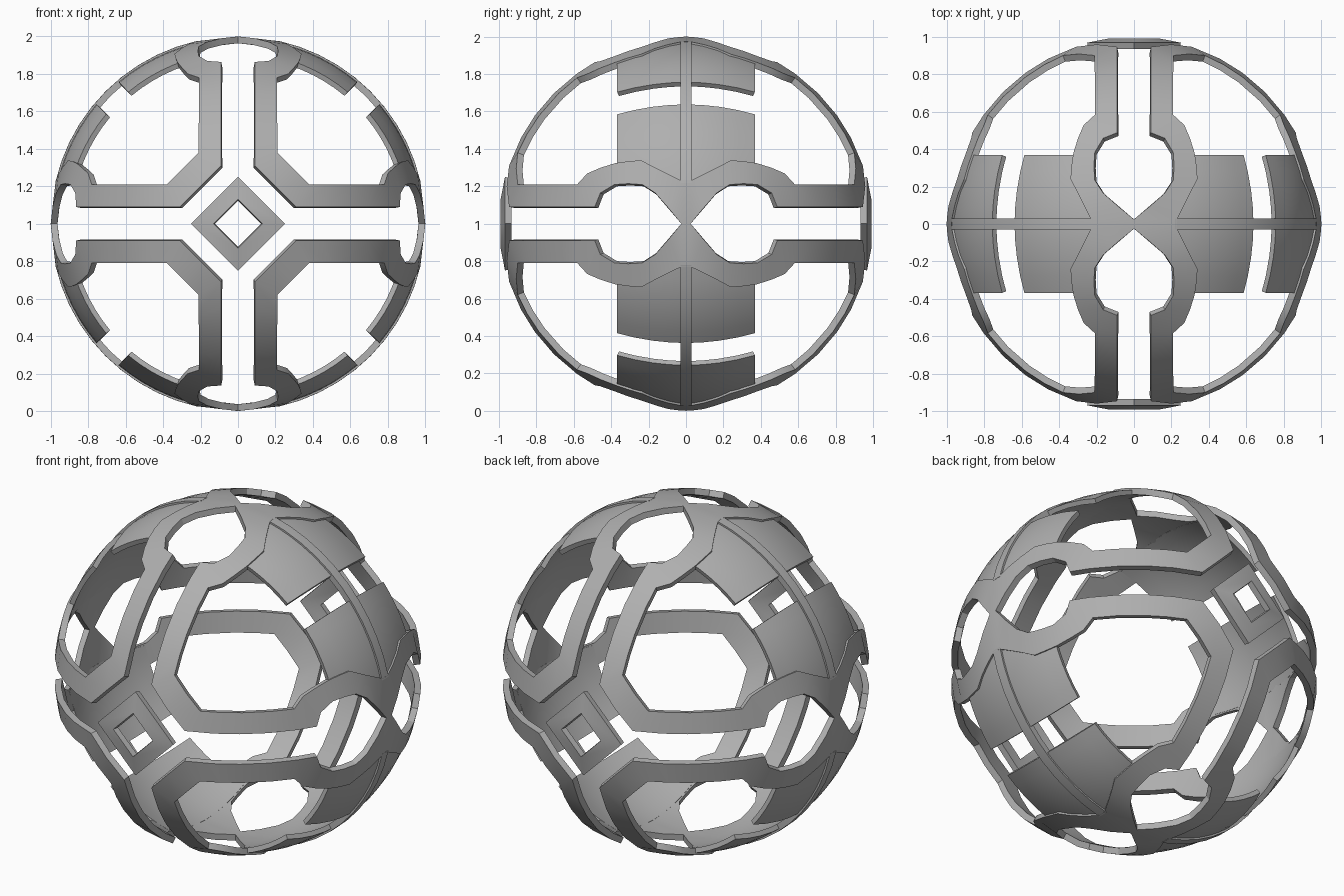
import bpy, bmesh
from math import sqrt, sin, cos, asin, pi, radians
from mathutils import Vector

if "Cube" in bpy.data.objects:
    bpy.data.objects.remove(bpy.data.objects["Cube"])

grey = bpy.data.materials.new("dark_grey")
grey.diffuse_color = (0.43, 0.43, 0.43, 1)
grey.use_nodes = True
grey.node_tree.nodes["Principled BSDF"].inputs["Base Color"].default_value = grey.diffuse_color


# points on the unit sphere, located as seen from the front or from the side
def F(x, z):
    return Vector((x, -sqrt(1 - x * x - z * z), z))


def S(y, z):
    return Vector((sqrt(1 - y * y - z * z), -y, z))


def arc(y, ang):
    r = sqrt(1 - y * y)
    return Vector((r * cos(ang), -y, r * sin(ang)))


def shell(name, rows, thick, swap=False, drop=0.0):
    """Skin a grid of sphere points for one octant, mirror to all eight, thicken inward."""
    bm = bmesh.new()
    grids = [rows]
    if swap:
        grids.append([[Vector((p.z, p.y, p.x)) for p in row] for row in rows])
    for g in grids:
        vs = [[bm.verts.new(p * (1 - drop - 0.004 * sin(pi * min(1, abs(p.y))))) for p in row] for row in g]
        for a, b in zip(vs, vs[1:]):
            for i in range(len(a) - 1):
                bm.faces.new((a[i], a[i + 1], b[i + 1], b[i]))
    bmesh.ops.remove_doubles(bm, verts=bm.verts, dist=1e-4)
    bm.normal_update()
    for f in bm.faces:
        if f.normal.dot(f.calc_center_median()) < 0:
            f.normal_flip()
    me = bpy.data.meshes.new(name)
    bm.to_mesh(me)
    bm.free()
    me.materials.append(grey)
    ob = bpy.data.objects.new(name, me)
    bpy.context.collection.objects.link(ob)
    ob.location.z = 1
    m = ob.modifiers.new("mirror", 'MIRROR')
    m.use_axis = (True, True, True)
    m.merge_threshold = 0.0005
    s = ob.modifiers.new("thickness", 'SOLIDIFY')
    s.thickness = thick
    s.offset = -1
    bpy.ops.object.select_all(action='DESELECT')
    ob.select_set(True)
    bpy.context.view_layer.objects.active = ob
    bpy.ops.object.convert(target='MESH')
    bpy.ops.object.shade_smooth_by_angle(angle=radians(25))
    return ob


# frame: chamfered front corner, straight strip, then ring around the side hole
front = [((.2, .2), (.295, .295)), ((.31, .09), (.38, .21)),
         ((.46, .09), (.48, .21)), ((.58, .09), (.58, .21)), ((.7, .09), (.7, .21))]
side = [((.585, .09), (.585, .21)), ((.49, .09), (.53, .27)), ((.46, .165), (.46, .30)),
        ((.385, .21), (.38, .325)), ((.31, .215), (.31, .335)), ((.235, .21), (.24, .34)),
        ((.165, .165), (.165, .30)), ((.095, .085), (.095, .265)),
        ((.025, 0), (.025, .23)), ((0, 0), (0, .23))]
shell("frame", [[F(*a), F(*b)] for a, b in front] + [[S(*a), S(*b)] for a, b in side], 0.036, swap=True)

# curved panels, recessed slightly, ending at the diagonal gap
cols = [0, .09, .18, .28, .373]
N = 6
panel = []
for i in range(N + 1):
    row = []
    for y in cols:
        r = sqrt(1 - y * y)
        a0, a1 = asin(.22 / r), pi / 4 - asin(.085 / r)
        row.append(arc(y, a0 + (a1 - a0) * i / N))
    panel.append(row)
shell("panels", panel, 0.028, swap=True, drop=0.01)

# thin rib round the middle
a0 = asin(.22)
shell("rib", [[arc(y, a0 + (pi / 2 - 2 * a0) * i / 10) for y in (0, .03)] for i in range(11)], 0.036)

# floating diamonds front and back
shell("diamond", [[F(.25, 0), F(.13, 0)], [F(0, .25), F(0, .13)]], 0.035)
